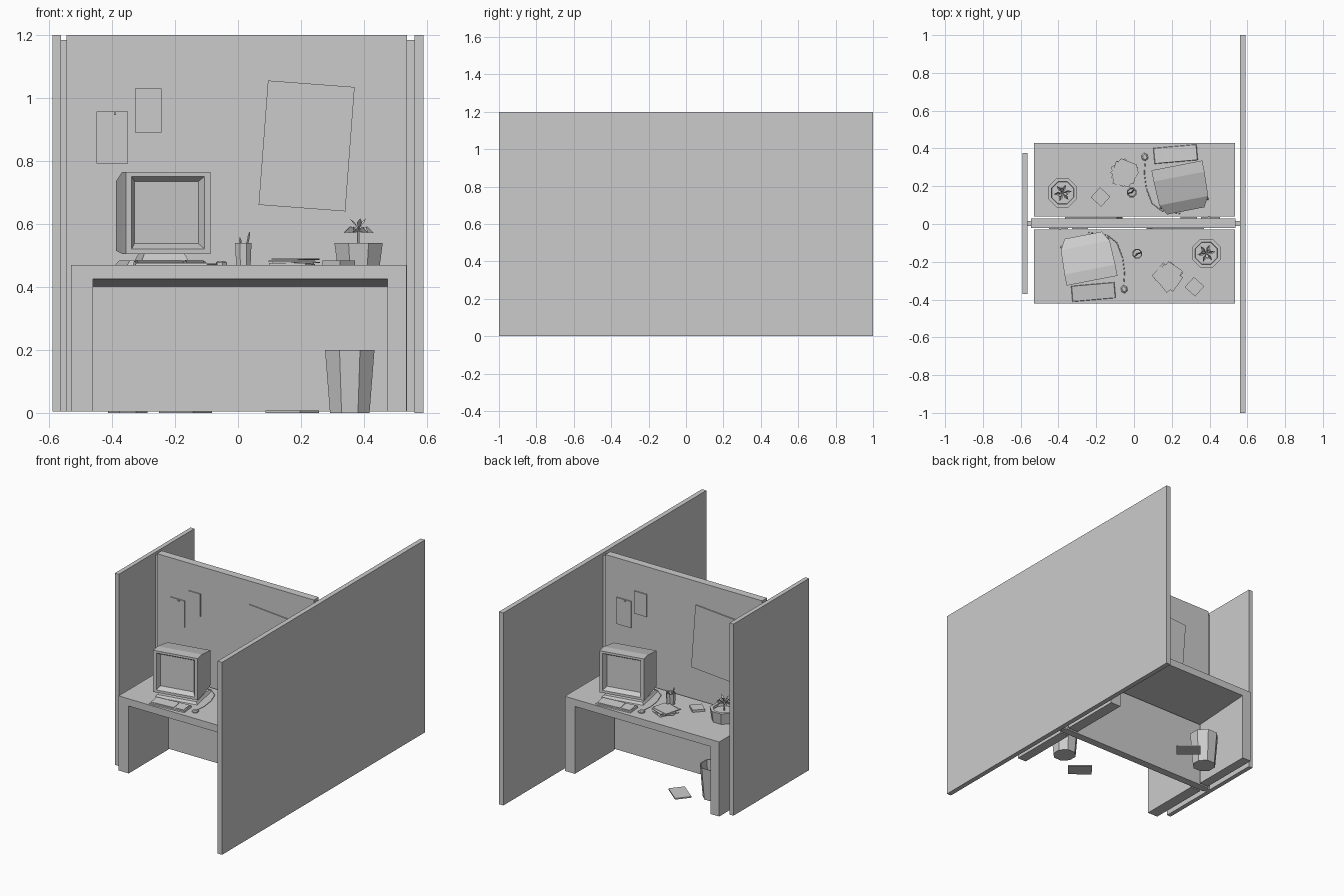
import bpy, random
from math import sin, cos, pi, radians
from mathutils import Matrix, Vector
import bmesh

if "Cube" in bpy.data.objects:
    bpy.data.objects.remove(bpy.data.objects["Cube"])

random.seed(4)
FRONT = Matrix.Identity(4)
BACK = Matrix.Translation((0.005, 0.01, 0)) @ Matrix.Rotation(pi, 4, 'Z')


def make(name, verts, faces, m=FRONT):
    bm = bmesh.new()
    vs = [bm.verts.new(m @ Vector(v)) for v in verts]
    for f in faces:
        bm.faces.new([vs[i] for i in f])
    bmesh.ops.recalc_face_normals(bm, faces=bm.faces)
    me = bpy.data.meshes.new(name)
    bm.to_mesh(me)
    bm.free()
    ob = bpy.data.objects.new(name, me)
    bpy.context.collection.objects.link(ob)
    return ob


def loft(name, rings, m=FRONT):
    """Skin equal-length rings of points and cap both ends."""
    n = len(rings[0])
    faces = [tuple(range(n)), tuple(range((len(rings) - 1) * n, len(rings) * n))]
    for r in range(len(rings) - 1):
        for i in range(n):
            j = (i + 1) % n
            faces.append((r * n + i, r * n + j, (r + 1) * n + j, (r + 1) * n + i))
    return make(name, [p for ring in rings for p in ring], faces, m)


def rect(hx, hy, z):
    return [(-hx, -hy, z), (hx, -hy, z), (hx, hy, z), (-hx, hy, z)]


def rect_y(hx, z0, z1, y):
    return [(-hx, y, z0), (hx, y, z0), (hx, y, z1), (-hx, y, z1)]


def ngon(r, z, n=8, sy=1):
    return [(r * cos((i + .5) * 2 * pi / n), sy * r * sin((i + .5) * 2 * pi / n), z) for i in range(n)]


def box(name, x0, x1, y0, y1, z0, z1, m=FRONT):
    c = Matrix.Translation(((x0 + x1) / 2, (y0 + y1) / 2, 0))
    hx, hy = (x1 - x0) / 2, (y1 - y0) / 2
    return loft(name, [rect(hx, hy, z0), rect(hx, hy, z1)], m @ c)


def at(x, y, deg=0, z=0):
    return Matrix.Translation((x, y, z)) @ Matrix.Rotation(radians(deg), 4, 'Z')


# partition walls and joining strips
box("right_wall", .56, .59, -1, 1, 0, 1.2)
box("left_wall", -.59, -.563, -.37, .375, .005, 1.2)
box("divider", -.545, .537, -.02, .028, .005, 1.2)
box("right_joint", .537, .56, -.01, .016, .005, 1.185)
box("left_joint", -.563, -.545, -.01, .016, .005, 1.185)


def pinned(name, x, z, w, h, tilt, m):
    t = m @ Matrix.Translation((x, 0, z)) @ Matrix.Rotation(radians(tilt), 4, 'Y')
    loft(name, [rect_y(w / 2, -h / 2, h / 2, -.026), rect_y(w / 2, -h / 2, h / 2, -.019)], t)


def station(side, m, stack_pos, pad_pos):
    # desk: one arch whose underside slopes down to the rear
    def arch(y, z):
        return [(-.53, y, .005), (-.46, y, .005), (-.46, y, z), (.475, y, z),
                (.475, y, .005), (.535, y, .005), (.535, y, .47), (-.53, y, .47)]
    loft(side + "_desk", [arch(-.42, .425), arch(-.03, .40)], m)

    # monitor with recessed screen and tapered back
    t = m @ at(-.222, -.30, 11)
    loft(side + "_monitor", [rect_y(.10, .545, .70, .245), rect_y(.132, .515, .735, .19),
                             rect_y(.137, .505, .765, .06), rect_y(.137, .505, .765, 0),
                             rect_y(.118, .521, .751, 0), rect_y(.103, .538, .735, .028)], t)
    t = t @ at(0, .11)
    loft(side + "_monitor_base", [rect(.13, .10, .47), rect(.12, .09, .484)], t)
    loft(side + "_monitor_neck", [rect(.075, .06, .484), rect(.065, .05, .506)], t)

    # keyboard wedge with key blocks
    t = m @ at(-.215, -.36, 5)
    top = [(-.112, -.04, .476), (.112, -.04, .476), (.112, .04, .483), (-.112, .04, .483)]
    loft(side + "_keyboard", [rect(.115, .042, .47), top], t)
    for i, (a, b) in enumerate([(-.105, .04), (.05, .105)]):
        keys = [(a, -.03, .477), (b, -.03, .477), (b, .03, .482), (a, .03, .482)]
        loft(f"{side}_keys_{i}", [keys, [(x, y, z + .003) for x, y, z in keys]], t)

    # mouse and its cord
    loft(side + "_mouse", [ngon(.019, .47, 6, 1.15), ngon(.019, .477, 6, 1.15),
                           ngon(.012, .483, 6, 1.15)], m @ at(-.052, -.345, 8))
    cu = bpy.data.curves.new(side + "_mouse_cord", 'CURVE')
    cu.dimensions = '3D'
    cu.bevel_depth, cu.bevel_resolution = .002, 0
    pts = [(-.055, -.325), (-.05, -.26), (-.06, -.18), (-.09, -.10), (-.14, -.06), (-.24, -.045)]
    sp = cu.splines.new('POLY')
    sp.points.add(len(pts) - 1)
    for p, (x, y) in zip(sp.points, pts):
        p.co = (x, y, .472, 1)
    cord = bpy.data.objects.new(side + "_mouse_cord", cu)
    bpy.context.collection.objects.link(cord)
    cord.matrix_world = m

    # pencil cup
    t = m @ at(.017, -.157)
    loft(side + "_cup", [ngon(.025, .47), ngon(.028, .54), ngon(.023, .54), ngon(.021, .475)], t)
    for i, (dx, dy, h) in enumerate([(.018, .004, .565), (-.01, -.012, .548)]):
        low = [(x, y, z) for x, y, z in ngon(.004, .476, 6)]
        high = [(x + dx, y + dy, h) for x, y, z in ngon(.004, 0, 6)]
        tip = [(x + dx * 1.1, y + dy * 1.1, h + .01) for x, y, z in ngon(.001, 0, 6)]
        loft(f"{side}_pencil_{i}", [low, high, tip], t)

    # potted plant: pot, stem and two tiers of leaves
    t = m @ at(.383, -.155)
    loft(side + "_pot", [ngon(.073, .47), ngon(.083, .54), ngon(.064, .54), ngon(.062, .525)], t)
    loft(side + "_stem", [ngon(.005, .52, 5), ngon(.004, .59, 5)], t)
    for i in range(9):
        r, z0, z1, z2 = (.048, .575, .592, .572) if i < 6 else (.03, .585, .605, .617)
        leaf = [(0, 0, z0), (r * .55, -.009, z1), (r, 0, z2), (r * .55, .009, z1)]
        a = i * 60 + 10 if i < 6 else i * 120 + 40
        make(f"{side}_leaf_{i}", leaf, [(0, 1, 2), (0, 2, 3)], t @ at(0, 0, a))

    # loose paper stack
    for i in range(7):
        z = .47 + i * .003
        loft(f"{side}_sheet_{i}", [rect(.046, .061, z), rect(.046, .061, z + .0025)],
             at(stack_pos[0] + random.uniform(-.01, .01), stack_pos[1] + random.uniform(-.01, .01),
                random.uniform(0, 180)))
    # note pad
    loft(side + "_note_pad", [rect(.036, .037, .47), rect(.036, .037, .484)],
         at(pad_pos[0], pad_pos[1], 48))

    # waste bin and dropped sheet on the floor
    loft(side + "_bin", [ngon(.068, 0), ngon(.085, .2), ngon(.079, .2), ngon(.063, .008)],
         m @ at(.355, -.21))
    loft(side + "_floor_sheet", [rect(.07, .048, 0), rect(.07, .048, .008)], m @ at(.172, -.288, -39))

    # poster, pinned notes and pins on the divider
    pinned(side + "_poster", .218, .848, .276, .396, 4.3, m)
    pinned(side + "_note_a", -.40, .875, .10, .165, 0, m)
    pinned(side + "_note_b", -.285, .96, .085, .14, 0, m)
    box(side + "_pin", -.394, -.387, -.032, -.025, .947, .954, m)


station("front", FRONT, (.177, -.28), (.32, -.332))
station("back", BACK, (-.056, .272), (-.177, .143))
